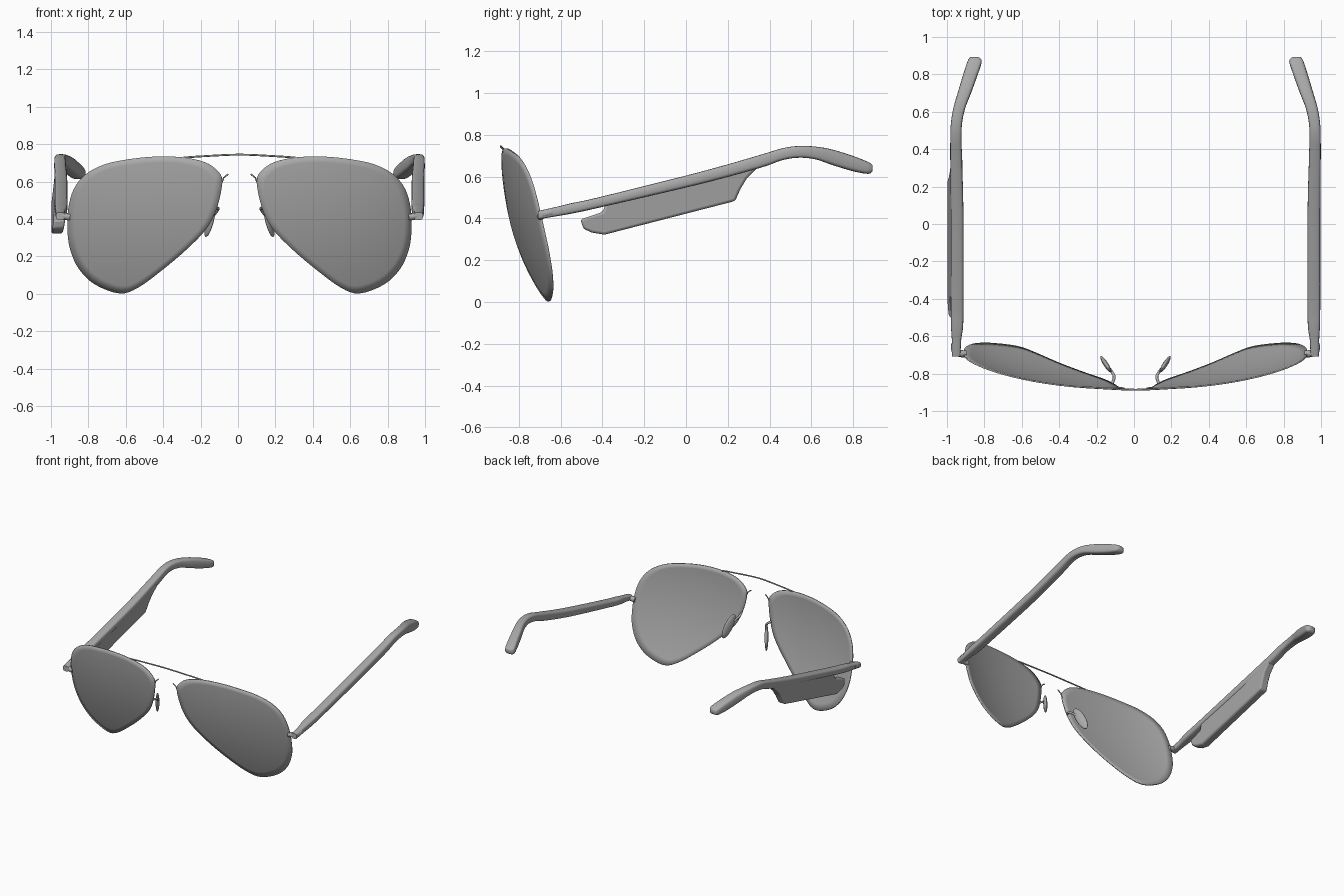
import bpy, bmesh, math
from mathutils import Vector

cube = bpy.data.objects.get("Cube")
if cube:
    bpy.data.objects.remove(cube, do_unlink=True)

grey = bpy.data.materials.new("plain grey")
grey.use_nodes = True
grey.diffuse_color = (0.4, 0.4, 0.4, 1)
grey.node_tree.nodes["Principled BSDF"].inputs["Base Color"].default_value = (0.4, 0.4, 0.4, 1)

SHIFT = 0.008  # the frame sits slightly off centre


def select(ob):
    bpy.ops.object.select_all(action='DESELECT')
    ob.select_set(True)
    bpy.context.view_layer.objects.active = ob


def finish(name, bm, angle=40):
    bmesh.ops.recalc_face_normals(bm, faces=bm.faces)
    me = bpy.data.meshes.new(name)
    bm.to_mesh(me)
    bm.free()
    me.materials.append(grey)
    ob = bpy.data.objects.new(name, me)
    bpy.context.collection.objects.link(ob)
    select(ob)
    bpy.ops.object.shade_smooth_by_angle(angle=math.radians(angle))
    return ob


def tube(name, pts, radius):
    cu = bpy.data.curves.new(name, 'CURVE')
    cu.dimensions = '3D'
    cu.bevel_depth = radius
    cu.bevel_resolution = 2
    cu.use_fill_caps = True
    sp = cu.splines.new('POLY')
    sp.points.add(len(pts) - 1)
    for p, co in zip(sp.points, pts):
        p.co = (*co, 1)
    cu.materials.append(grey)
    ob = bpy.data.objects.new(name, cu)
    bpy.context.collection.objects.link(ob)
    select(ob)
    bpy.ops.object.convert(target='MESH')
    bpy.ops.object.shade_smooth_by_angle(angle=math.radians(50))


def spline(pts, closed=False, steps=4):
    """Smooth path through the given points."""
    n, out = len(pts), []
    pts = [Vector(p) for p in pts]
    pick = lambda i: pts[i % n] if closed else pts[max(0, min(n - 1, i))]
    for i in range(n if closed else n - 1):
        a, b, c, d = (pick(i + k) for k in (-1, 0, 1, 2))
        for s in range(steps):
            t = s / steps
            out.append(0.5 * (2 * b + (c - a) * t + (2 * a - 5 * b + 4 * c - d) * t ** 2
                              + (3 * b - a - 3 * c + d) * t ** 3))
    return out if closed else out + [pts[-1]]


def lens_y(x, z):
    """Domed, wrapped and tilted lens surface."""
    d = 0.74 - z
    return -0.884 + 0.13 * x ** 2 + 0.06 * x ** 4 + 0.02 * d + 0.28 * d * d


def place(side, x, y, z):
    return (side * x + SHIFT, y, z)


# Teardrop lens outline (x, z)
OUTLINE = spline([(.092, .60), (.12, .66), (.19, .705), (.31, .73), (.46, .733), (.6, .718),
                  (.72, .692), (.82, .64), (.885, .56), (.915, .45), (.918, .33), (.902, .23),
                  (.855, .13), (.77, .05), (.64, .003), (.54, .035), (.41, .13), (.28, .24),
                  (.175, .35), (.12, .46)], True)

# Temple stations: y, top z, bottom z, centre x, width
TEMPLE = spline([(-.708, .435, .395, .958, .045), (-.62, .455, .41, .957, .05),
                 (-.55, .472, .422, .954, .064), (-.42, .50, .45, .954, .068),
                 (.06, .62, .562, .954, .068), (.35, .702, .64, .959, .063),
                 (.46, .735, .678, .96, .06), (.54, .746, .69, .957, .06),
                 (.62, .743, .682, .942, .064), (.70, .729, .655, .915, .072),
                 (.80, .698, .625, .882, .078), (.87, .67, .613, .86, .076),
                 (.892, .655, .625, .862, .045)])


def lens(name, side):
    bm = bmesh.new()
    cx, cz = 0.52, 0.41
    rings = []
    for k in range(1, 11):
        ring = []
        for x, z in OUTLINE:
            px, pz = cx + (x - cx) * k / 10, cz + (z - cz) * k / 10
            ring.append(bm.verts.new(place(side, px, lens_y(px, pz), pz)))
        rings.append(ring)
    mid = bm.verts.new(place(side, cx, lens_y(cx, cz), cz))
    n = len(OUTLINE)
    for i in range(n):
        j = (i + 1) % n
        bm.faces.new((mid, rings[0][i], rings[0][j]))
        for a, b in zip(rings, rings[1:]):
            bm.faces.new((a[i], b[i], b[j], a[j]))
    ob = finish(name, bm)
    mod = ob.modifiers.new("thickness", 'SOLIDIFY')
    mod.thickness = 0.008
    mod.offset = 0


def temple(name, side):
    bm = bmesh.new()
    rings, n = [], 20
    for y, top, bottom, xc, w in TEMPLE:
        ring = []
        for i in range(n):
            a = math.tau * i / n
            c, s = math.cos(a), math.sin(a)
            # rounded rectangle section
            dx = math.copysign(abs(c) ** 0.55, c) * w / 2
            dz = math.copysign(abs(s) ** 0.55, s) * (top - bottom) / 2
            ring.append(bm.verts.new(place(side, xc + dx, y, (top + bottom) / 2 + dz)))
        rings.append(ring)
    for a, b in zip(rings, rings[1:]):
        for i in range(n):
            j = (i + 1) % n
            bm.faces.new((a[i], a[j], b[j], b[i]))
    bm.faces.new(rings[0])
    bm.faces.new(rings[-1])
    finish(name, bm, 50)


def nose_pad(name, side):
    bm = bmesh.new()
    bmesh.ops.create_uvsphere(bm, u_segments=16, v_segments=10, radius=1)
    top, low = Vector((.135, -.785, .475)), Vector((.182, -.715, .305))
    axis = (top - low).normalized()
    flat = Vector((.8, -.45, 0)).cross(axis).normalized()
    thin = axis.cross(flat)
    for v in bm.verts:
        p = (top + low) / 2 + axis * v.co.z * 0.095 + flat * v.co.x * 0.034 + thin * v.co.y * 0.013
        v.co = place(side, *p)
    finish(name, bm, 60)


for side, word in ((1, "left"), (-1, "right")):
    lens(word + "_lens", side)
    temple(word + "_temple", side)
    nose_pad(word + "_nose_pad", side)
    # Wire arm from lens edge to nose pad
    arm = spline([(.125, lens_y(.125, .46), .46), (.115, -.81, .45), (.155, -.755, .40)])
    tube(word + "_pad_arm", [place(side, *p) for p in arm], 0.008)
    # Short stub on the inner edge of the lens
    stub = [(.10, lens_y(.1, .58), .58), (.085, -.875, .62), (.06, -.878, .64)]
    tube(word + "_bridge_stub", [place(side, *p) for p in stub], 0.004)
    # Hinge from the lens edge to the temple
    hinge = spline([(.905, -.695, .41), (.94, -.692, .415), (.965, -.68, .42), (.967, -.64, .43)])
    tube(word + "_hinge", [place(side, *p) for p in hinge], 0.019)

# Thin top bridge
bridge = spline([(-.3, -.87, .728), (-.2, -.877, .735), (0, -.886, .744),
                 (.2, -.877, .735), (.3, -.87, .728)])
tube("bridge", [(x + SHIFT, y, z) for x, y, z in bridge], 0.005)

# Deep panel hanging under the right temple (y, z), flaring outwards below it
panel = [(-.505, .395), (-.49, .35), (-.45, .332), (-.39, .322), (.235, .483), (.26, .54),
         (.29, .59), (.34, .64), (.36, .67), (.06, .59), (-.38, .475), (-.40, .43)]
bm = bmesh.new()
face = bm.faces.new([bm.verts.new((-0.977, y, z)) for y, z in panel])
out = bmesh.ops.extrude_face_region(bm, geom=[face])
for v in out["geom"]:
    if isinstance(v, bmesh.types.BMVert):
        v.co.x += 0.062
for v in bm.verts:
    depth = 0.578 + 0.243 * v.co.y - v.co.z
    v.co.x -= 0.14 * max(0, depth)
ob = finish("right_temple_panel", bm)
bevel = ob.modifiers.new("soft edges", 'BEVEL')
bevel.width = 0.012
bevel.segments = 3
